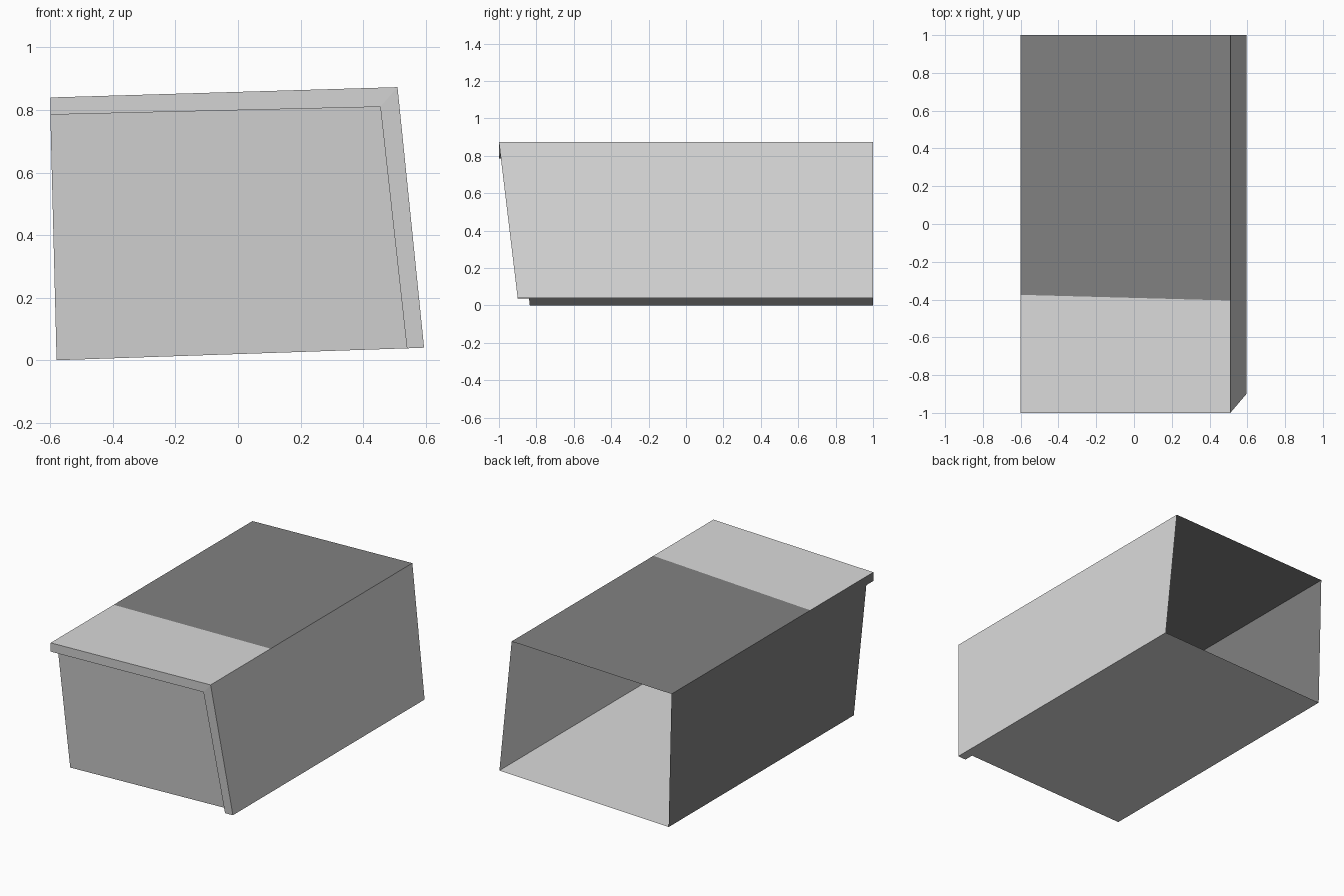
import bpy, bmesh
from mathutils import Vector

if "Cube" in bpy.data.objects:
    bpy.data.objects.remove(bpy.data.objects["Cube"])


def material(name, v):
    m = bpy.data.materials.new(name)
    m.diffuse_color = (v, v, v, 1)
    m.use_nodes = True
    m.node_tree.nodes["Principled BSDF"].inputs["Base Color"].default_value = m.diffuse_color
    return m


LIGHT = material("light grey", 0.70)
DARK = material("dark grey", 0.22)

# Cross-section corners (x, z): outer shell and inner edge of the front lip
TL, TR, BR, BL = (-0.60, 0.84), (0.51, 0.873), (0.595, 0.04), (-0.58, 0.0)
LIP_L, LIP_C, LIP_B = (-0.60, 0.785), (0.455, 0.81), (0.54, 0.038)
BACK = 1.0


def rim(p):
    """Point on the leaning front plane of the lip."""
    y = -1.0 if p in (TL, TR, LIP_L) else -1.0 + 0.12 * (0.873 - p[1])
    return Vector((p[0], y, p[1]))


def recess(p):
    """Point on the recessed leaning front wall."""
    return Vector((p[0], -0.835 - 0.122 * p[1], p[1]))


def at(p, y):
    return Vector((p[0], y, p[1]))


def panel(name, mat, faces):
    """Sheet part from polygons, each given with the direction it faces."""
    bm = bmesh.new()
    for points, facing in faces:
        f = bm.faces.new([bm.verts.new(p) for p in points])
        f.normal_update()
        if f.normal.dot(Vector(facing)) < 0:
            f.normal_flip()
    bmesh.ops.remove_doubles(bm, verts=bm.verts[:], dist=1e-5)
    me = bpy.data.meshes.new(name)
    bm.to_mesh(me)
    bm.free()
    me.materials.append(mat)
    ob = bpy.data.objects.new(name, me)
    bpy.context.collection.objects.link(ob)
    return ob


UP, DOWN, LEFT, RIGHT, FRONT = (0, 0, 1), (0, 0, -1), (-1, 0, 0), (1, 0, 0), (0, -1, 0)

# Roof: light strip at the front, dark main area behind it
seam_l, seam_r = at(TL, -0.375), at(TR, -0.405)
panel("roof_front", LIGHT, [([rim(TL), rim(TR), seam_r, seam_l], UP)])
panel("roof_main", DARK, [([seam_l, seam_r, at(TR, BACK), at(TL, BACK)], UP)])

# Side walls
panel("right_wall", LIGHT, [([rim(TR), rim(BR), at(BR, BACK), at(TR, BACK)], RIGHT)])
panel("left_wall", DARK, [
    ([rim(TL), rim(LIP_L), recess(LIP_L), at(TL, BACK)], LEFT),
    ([recess(LIP_L), recess(BL), at(BL, BACK), at(TL, BACK)], LEFT)])

# Floor
panel("floor", LIGHT, [
    ([recess(BL), recess(LIP_B), at(LIP_B, BACK), at(BL, BACK)], DOWN),
    ([rim(LIP_B), rim(BR), at(BR, BACK), at(LIP_B, BACK)], DOWN)])

# Recessed front wall
panel("front_wall", LIGHT, [([recess(p) for p in (LIP_L, LIP_C, LIP_B, BL)], FRONT)])

# Front lip along the top and right, with its returns to the wall
panel("front_lip", LIGHT, [
    ([rim(p) for p in (TL, TR, LIP_C, LIP_L)], FRONT),
    ([rim(p) for p in (TR, BR, LIP_B, LIP_C)], FRONT),
    ([rim(LIP_L), rim(LIP_C), recess(LIP_C), recess(LIP_L)], DOWN),
    ([rim(LIP_C), rim(LIP_B), recess(LIP_B), recess(LIP_C)], LEFT)])
